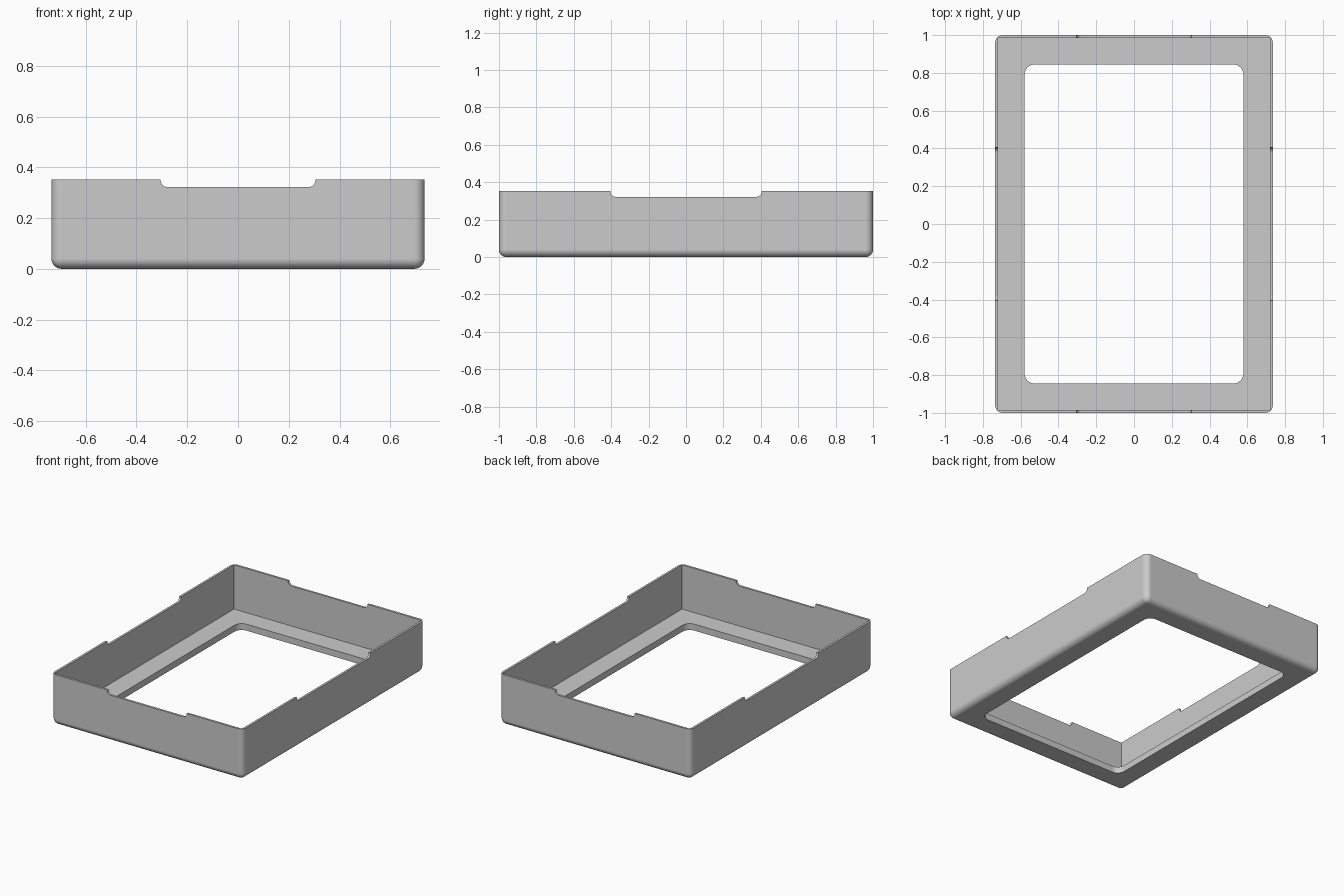
import bpy
import bmesh
import math

if "Cube" in bpy.data.objects:
    bpy.data.objects.remove(bpy.data.objects["Cube"], do_unlink=True)

HALF_X, HALF_Y, HEIGHT = 0.735, 1.0, 0.352
WALL, FLOOR = 0.015, 0.045
NOTCH_Z = 0.322

grey = bpy.data.materials.new("plain grey")
grey.use_nodes = True
colour = (0.6, 0.6, 0.6, 1)
grey.diffuse_color = colour
grey.node_tree.nodes["Principled BSDF"].inputs["Base Color"].default_value = colour


def rounded_box(name, hx, hy, z0, z1, radius=0, pick=None, segments=8):
    """Box centred in plan, with the edges chosen by pick(a, b) rounded."""
    bm = bmesh.new()
    bmesh.ops.create_cube(bm, size=2)
    for v in bm.verts:
        v.co = (v.co.x * hx, v.co.y * hy, z0 if v.co.z < 0 else z1)
    if pick:
        edges = [e for e in bm.edges if pick(e.verts[0].co, e.verts[1].co)]
        bmesh.ops.bevel(bm, geom=edges, offset=radius, segments=segments,
                        profile=0.5, affect='EDGES')
    bmesh.ops.recalc_face_normals(bm, faces=bm.faces)
    mesh = bpy.data.meshes.new(name)
    bm.to_mesh(mesh)
    bm.free()
    mesh.materials.append(grey)
    obj = bpy.data.objects.new(name, mesh)
    bpy.context.collection.objects.link(obj)
    return obj


def upright(a, b):
    return abs(a.z - b.z) > 0.01


def low(a, b):
    return max(a.z, b.z) < 0.01


def low_along(axis):
    return lambda a, b: max(a.z, b.z) < NOTCH_Z + 0.001 and abs(a[axis] - b[axis]) > 0.01


# Outer shell with rounded upright and bottom edges
tray = rounded_box("tray_frame", HALF_X, HALF_Y, 0, HEIGHT, 0.04,
                   lambda a, b: upright(a, b) or low(a, b))

# Cutters: square cavity, rounded floor opening, finger notches in each rim
cutters = [
    rounded_box("cavity_cutter", HALF_X - WALL, HALF_Y - WALL, FLOOR, 1),
    rounded_box("opening_cutter", 0.58, 0.845, -1, 0.2, 0.055, upright),
    rounded_box("end_notch_cutter", 0.305, 2, NOTCH_Z, 1, 0.028, low_along(1)),
    rounded_box("side_notch_cutter", 2, 0.405, NOTCH_Z, 1, 0.028, low_along(0)),
]
for cutter in cutters:
    cutter.hide_render = True
    cut = tray.modifiers.new(cutter.name, 'BOOLEAN')
    cut.operation = 'DIFFERENCE'
    cut.solver = 'EXACT'
    cut.object = cutter

# Bake the cuts and remove the cutters
depsgraph = bpy.context.evaluated_depsgraph_get()
baked = bpy.data.meshes.new_from_object(tray.evaluated_get(depsgraph))
tray.modifiers.clear()
tray.data = baked
tray.data.materials.clear()
tray.data.materials.append(grey)
for cutter in cutters:
    bpy.data.objects.remove(cutter, do_unlink=True)

# Smooth rounded edges, flat walls
bpy.ops.object.select_all(action='DESELECT')
tray.select_set(True)
bpy.context.view_layer.objects.active = tray
bpy.ops.object.shade_smooth_by_angle(angle=math.radians(30))
weighted = tray.modifiers.new("flat_walls", 'WEIGHTED_NORMAL')
weighted.keep_sharp = True
